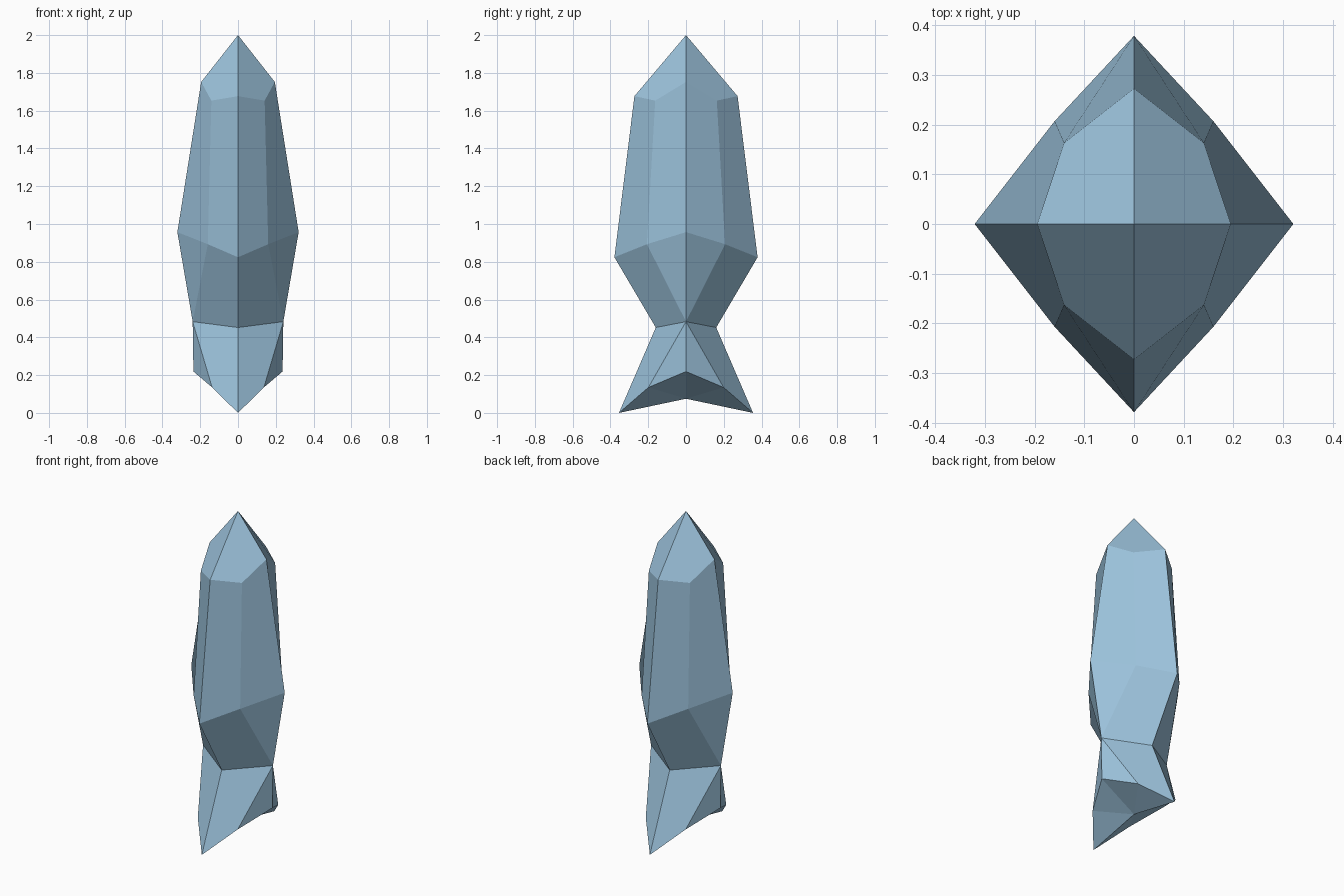
import bpy, bmesh

if "Cube" in bpy.data.objects:
    bpy.data.objects.remove(bpy.data.objects["Cube"])

# Each ring in one quarter: side point (+x), corner point, end point (+y)
upper = [(.195, 0, 1.752), (.141, .163, 1.653), (0, .273, 1.677)]
belly = [(.321, 0, .957), (.160, .207, .893), (0, .379, .824)]
foot = [(.236, 0, .219), (.137, .199, .135), (0, .355, .0)]
waist_side, waist_end = (.240, 0, .483), (0, .160, .452)
tip, hollow = (0, 0, 2), (0, 0, .075)

faces = [
    (tip, *upper),                                     # pointed cap
    (upper[0], belly[0], belly[1], upper[1]),          # long facets
    (upper[1], belly[1], belly[2], upper[2]),
    (belly[0], waist_side, belly[1]),                  # taper to waist
    (belly[1], waist_side, waist_end, belly[2]),
    (waist_side, foot[0], foot[1]),                    # flared foot
    (waist_side, foot[1], foot[2], waist_end),
    (hollow, foot[0], foot[1]), (hollow, foot[1], foot[2]),  # hollow underside
]

# Repeat the quarter on all four sides and weld
bm = bmesh.new()
for sx in (1, -1):
    for sy in (1, -1):
        for f in faces:
            bm.faces.new([bm.verts.new((x * sx, y * sy, z)) for x, y, z in f])
bmesh.ops.remove_doubles(bm, verts=bm.verts[:], dist=1e-4)
bmesh.ops.recalc_face_normals(bm, faces=bm.faces[:])

mesh = bpy.data.meshes.new("crystal")
bm.to_mesh(mesh)
bm.free()
crystal = bpy.data.objects.new("crystal", mesh)
bpy.context.collection.objects.link(crystal)

# Pale blue crystal
blue = bpy.data.materials.new("pale blue")
blue.diffuse_color = (.33, .54, .71, 1)
blue.use_nodes = True
blue.node_tree.nodes["Principled BSDF"].inputs["Base Color"].default_value = blue.diffuse_color
mesh.materials.append(blue)
